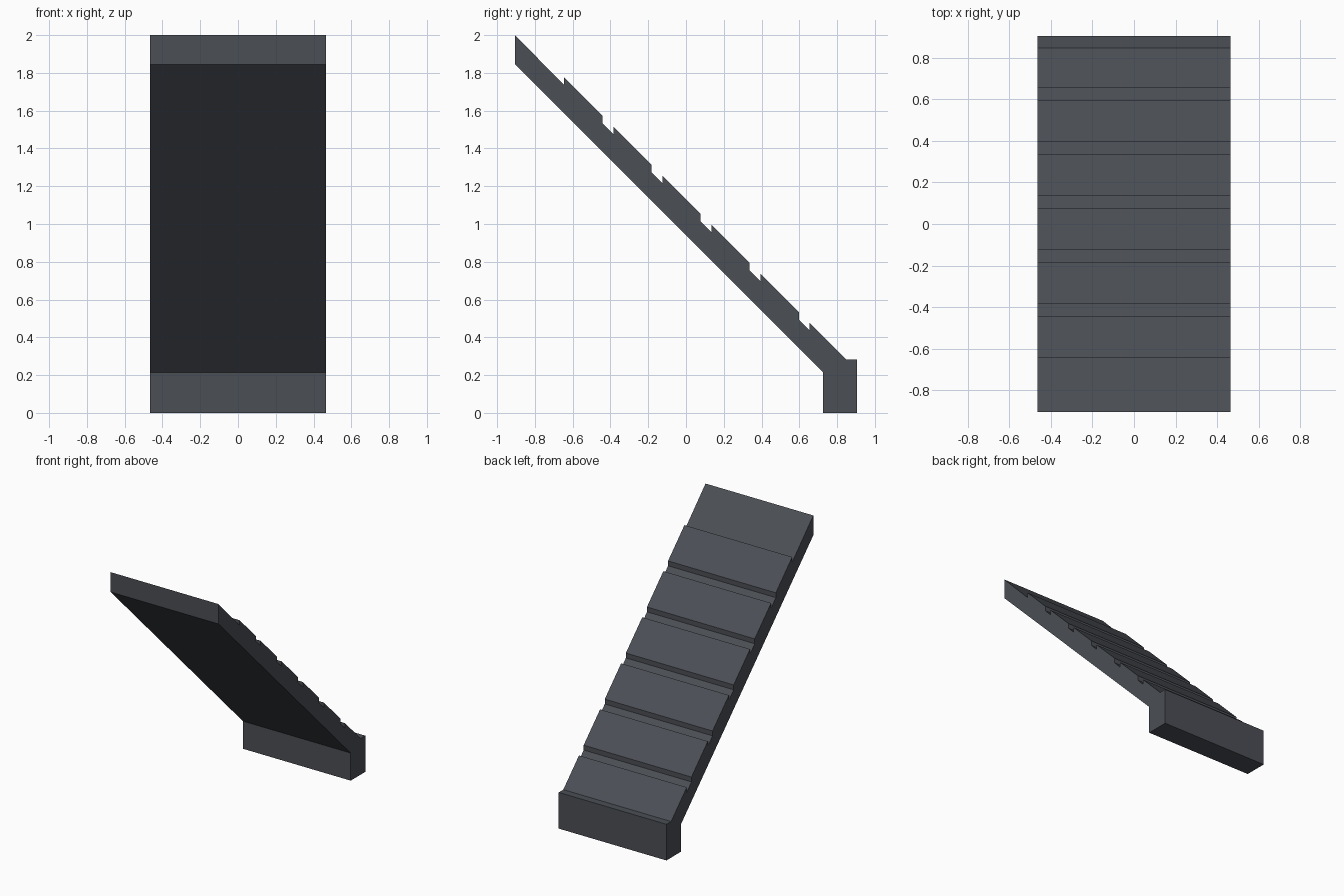
import bpy, bmesh

if "Cube" in bpy.data.objects:
    bpy.data.objects.remove(bpy.data.objects["Cube"])

HALF_W = 0.465
PITCH = 0.26

# Side profile (y, z): top edge, then the repeated notched steps
profile = [(-0.905, 1.845), (-0.905, 2.0)]
for i in range(6):
    y, z = -0.645 + PITCH * i, 1.775 - PITCH * i
    profile += [(y, z - 0.04), (y, z)]
    if i < 5:
        profile += [(y + 0.202, z - 0.202), (y + 0.202, z - 0.24)]
# Foot block and sloped underside
profile += [(0.848, 0.282), (0.905, 0.282), (0.905, 0), (0.725, 0), (0.725, 0.215)]

# Extrude the profile across the width
bm = bmesh.new()
face = bm.faces.new([bm.verts.new((-HALF_W, y, z)) for y, z in profile])
ext = bmesh.ops.extrude_face_region(bm, geom=[face], use_keep_orig=True)
moved = [g for g in ext["geom"] if isinstance(g, bmesh.types.BMVert)]
bmesh.ops.translate(bm, verts=moved, vec=(2 * HALF_W, 0, 0))
bmesh.ops.recalc_face_normals(bm, faces=bm.faces[:])
mesh = bpy.data.meshes.new("sloped_ramp")
bm.to_mesh(mesh)
bm.free()
ramp = bpy.data.objects.new("sloped_ramp", mesh)
bpy.context.collection.objects.link(ramp)

# Dark slate finish
mat = bpy.data.materials.new("dark_slate")
mat.diffuse_color = (0.07, 0.077, 0.09, 1)
mat.use_nodes = True
mat.node_tree.nodes["Principled BSDF"].inputs["Base Color"].default_value = mat.diffuse_color
mesh.materials.append(mat)
